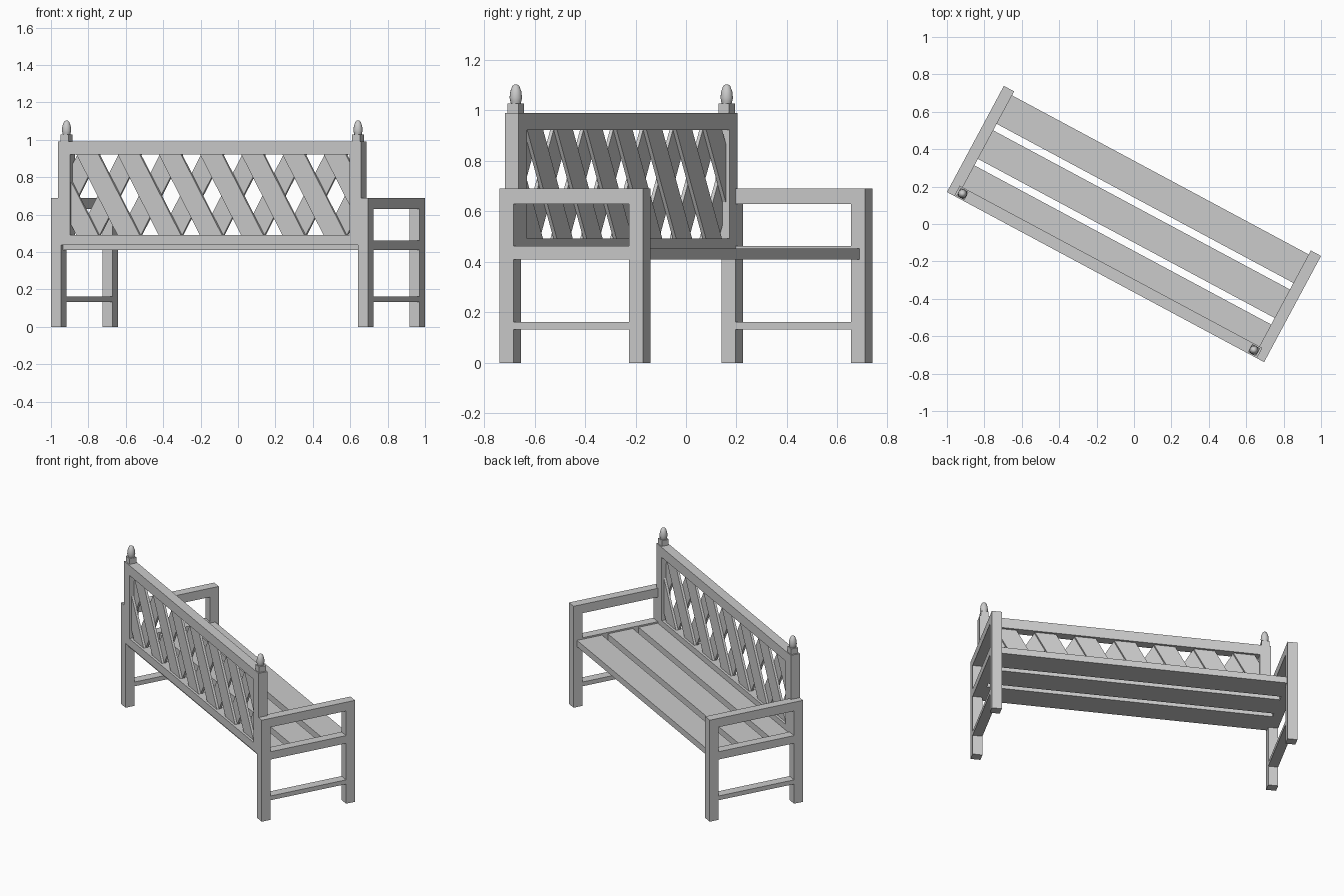
import bpy, bmesh, math
from mathutils import Matrix, Vector

if "Cube" in bpy.data.objects:
    bpy.data.objects.remove(bpy.data.objects["Cube"])

ROT = Matrix.Rotation(math.radians(-28.2), 4, 'Z')
L, D, W = 0.962, 0.322, 0.062      # half length, half depth, timber width


def finish(name, bm):
    bmesh.ops.recalc_face_normals(bm, faces=bm.faces)
    me = bpy.data.meshes.new(name)
    bm.to_mesh(me)
    bm.free()
    ob = bpy.data.objects.new(name, me)
    ob.matrix_world = ROT
    bpy.context.collection.objects.link(ob)
    return ob


def box(name, x0, x1, y0, y1, z0, z1):
    bm = bmesh.new()
    bmesh.ops.create_cube(bm, size=1)
    for v in bm.verts:
        v.co = Vector(((x0 + x1) / 2 + v.co.x * (x1 - x0),
                       (y0 + y1) / 2 + v.co.y * (y1 - y0),
                       (z0 + z1) / 2 + v.co.z * (z1 - z0)))
    return finish(name, bm)


def lathe(name, cx, cy, profile, n=16):
    bm = bmesh.new()
    vs = [bm.verts.new((cx + r, cy, z)) for r, z in profile]
    es = [bm.edges.new(p) for p in zip(vs, vs[1:])]
    bmesh.ops.spin(bm, geom=vs + es, cent=(cx, cy, 0), axis=(0, 0, 1),
                   angle=math.tau, steps=n, use_merge=True)
    bmesh.ops.remove_doubles(bm, verts=bm.verts, dist=1e-5)
    ob = finish(name, bm)
    bpy.context.view_layer.objects.active = ob
    ob.select_set(True)
    bpy.ops.object.shade_smooth_by_angle(angle=math.radians(35))
    ob.select_set(False)


B0, B1 = -D, -D + W                # backrest depth range
BC = (B0 + B1) / 2

for s, side in ((-1, "left"), (1, "right")):
    a, b = sorted((s * L, s * (L - W)))
    # end frame
    box(side + "_back_leg", a, b, -D, -D + W, 0, 0.69)
    box(side + "_front_leg", a, b, D - W, D, 0, 0.69)
    box(side + "_armrest", a, b, -D + W, D - W, 0.63, 0.69)
    box(side + "_seat_rail", a, b, -D + W, D - W, 0.41, 0.463)
    box(side + "_stretcher", a, b, -D + W, D - W, 0.133, 0.162)
    # backrest post and finial
    a, b = sorted((s * 0.918, s * 0.848))
    box(side + "_back_post", a, b, B0, B1, 0.437, 0.99)
    c = s * 0.884
    box(side + "_finial_base", c - .024, c + .024, BC - .024, BC + .024, 0.99, 1.028)
    lathe(side + "_finial", c, BC, [(0, 1.025), (0.019, 1.025), (0.022, 1.037),
          (0.025, 1.05), (0.022, 1.075), (0.014, 1.097), (0.007, 1.102), (0, 1.103)])

# seat slats
for i in range(3):
    y = -0.30 + i * 0.2125
    box("seat_slat", -0.902, 0.902, y, y + 0.173, 0.41, 0.453)

# backrest rails
box("back_top_rail", -0.848, 0.848, B0, B1, 0.922, 0.99)
box("back_bottom_rail", -0.848, 0.848, B0, B1, 0.437, 0.492)

# crossed lattice strips, trimmed at the posts
PITCH, HALF, T = 0.25, 0.067, 0.015
ZC, H = 0.707, 0.222
for s, name in ((-1, "outer_lattice"), (1, "inner_lattice")):
    y0, y1 = sorted((BC, BC + s * T))
    run = s * H / math.tan(math.radians(60))
    for k in range(-5, 5):
        c = (k + 0.5) * PITCH
        bm = bmesh.new()
        quad = [(c - run - HALF, ZC - H), (c - run + HALF, ZC - H),
                (c + run + HALF, ZC + H), (c + run - HALF, ZC + H)]
        f = bm.faces.new([bm.verts.new((x, y0, z)) for x, z in quad])
        ext = bmesh.ops.extrude_face_region(bm, geom=[f])
        bmesh.ops.translate(bm, vec=(0, y1 - y0, 0),
                            verts=[g for g in ext["geom"] if isinstance(g, bmesh.types.BMVert)])
        if f.is_valid and len(bm.faces) < 6:
            bm.faces.new(f.verts)
        for e in (-1, 1):
            bmesh.ops.bisect_plane(bm, geom=bm.verts[:] + bm.edges[:] + bm.faces[:],
                                   plane_co=(e * 0.852, 0, 0), plane_no=(e, 0, 0), clear_outer=True)
        if bm.faces:
            bmesh.ops.holes_fill(bm, edges=bm.edges)
            finish(name + "_strip", bm)
        else:
            bm.free()
